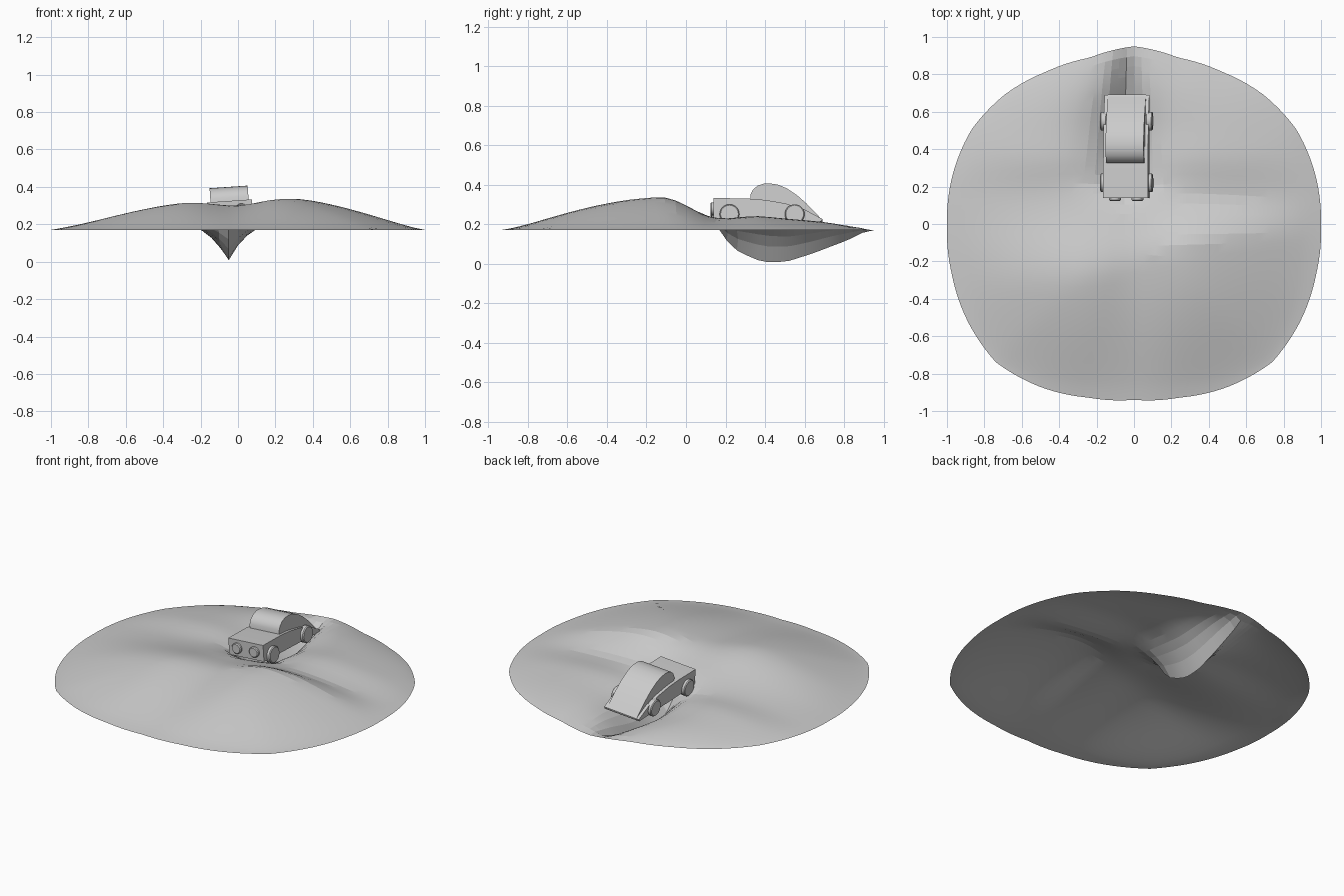
import bpy, bmesh, math
from mathutils import Matrix, Vector

if "Cube" in bpy.data.objects:
    bpy.data.objects.remove(bpy.data.objects["Cube"])

grey = bpy.data.materials.new("plain grey")
grey.diffuse_color = (0.6, 0.6, 0.6, 1)
grey.use_nodes = True
grey.node_tree.nodes["Principled BSDF"].inputs["Base Color"].default_value = grey.diffuse_color
RIM = 0.17


def finish(name, bm, smooth=None):
    me = bpy.data.meshes.new(name)
    bm.to_mesh(me)
    bm.free()
    me.materials.append(grey)
    ob = bpy.data.objects.new(name, me)
    bpy.context.collection.objects.link(ob)
    if smooth:
        bpy.ops.object.select_all(action='DESELECT')
        ob.select_set(True)
        bpy.context.view_layer.objects.active = ob
        bpy.ops.object.shade_smooth_by_angle(angle=math.radians(smooth))
    return ob


def step(a, b, t):
    t = min(1, max(0, (t - a) / (b - a)))
    return t * t * (3 - 2 * t)


def lerp_table(table, t):
    for (a, va), (b, vb) in zip(table, table[1:]):
        if t <= b:
            return va + (vb - va) * max(0, (t - a) / (b - a))
    return table[-1][1]


# Outline radius by angle away from the back point, in 15 degree steps
OUTLINE = [(i * 15, r) for i, r in enumerate(
    [.95, .92, .94, .978, 1.005, 1.005, 1.0, 1.01, 1.03, 1.045, 1.005, .96, .94])]
# Depth of the ravine floor along y
FLOOR = [(.15, 0), (.25, -.10), (.35, -.152), (.43, -.17), (.52, -.163),
         (.65, -.125), (.8, -.07), (.95, 0)]


def height(x, y, r):
    e = max(0, 1 - r * r)
    side = math.tanh(3 * (x - .05))
    # front hill with an S-shaped crest
    crest = -.22 + .14 * side
    hill = (.192 + .008 * side - .05 * math.exp(-(x / .2) ** 2)) * e ** 1.3
    # lower ground behind the crest
    back = (.072 + .038 * step(.15, .4, y) + .015 * step(.4, .8, y)) * e ** .9
    t = step(crest, .16, y)
    h = hill * (1 - t) + back * t
    # narrow V ravine
    w = .13 * (1 - .5 * step(.5, .95, y))
    p = math.exp(-abs(x + .052) / w) * step(.06, .22, y)
    return RIM + h * (1 - p) + lerp_table(FLOOR, y) * p * min(1, e / .15)


# Ground sheet: square grid bent into the rounded outline
N = 36
bm = bmesh.new()
grid = []
for j in range(N + 1):
    row = []
    for i in range(N + 1):
        u, v = 2 * i / N - 1, 2 * j / N - 1
        dx, dy = u * math.sqrt(1 - v * v / 2), v * math.sqrt(1 - u * u / 2)
        s = lerp_table(OUTLINE, abs(math.degrees(math.atan2(dx, dy))))
        x, y = dx * s, dy * s
        row.append(bm.verts.new((x, y, height(x, y, math.hypot(dx, dy)))))
    grid.append(row)
for j in range(N):
    for i in range(N):
        bm.faces.new((grid[j][i], grid[j][i + 1], grid[j + 1][i + 1], grid[j + 1][i]))
finish("ground", bm, 8)

# Car parts are modelled upright, then leaned together
CENTER = Vector((-.042, 0, .28))
LEAN = (Matrix.Translation(CENTER) @ Matrix.Rotation(math.radians(-4), 4, 'Y')
        @ Matrix.Translation((0, 0, -.28)))


def extrude_profile(name, pts, half):
    bm = bmesh.new()
    f = bm.faces.new([bm.verts.new((-half, y, z)) for y, z in pts])
    ext = bmesh.ops.extrude_face_region(bm, geom=[f])
    bmesh.ops.translate(bm, vec=(2 * half, 0, 0),
                        verts=[g for g in ext["geom"] if isinstance(g, bmesh.types.BMVert)])
    bmesh.ops.recalc_face_normals(bm, faces=bm.faces)
    finish(name, bm, 30).matrix_world = LEAN


def disc(name, loc, radius, depth, axis):
    bm = bmesh.new()
    bmesh.ops.create_cone(bm, cap_ends=True, segments=24, radius1=radius,
                          radius2=radius, depth=depth,
                          matrix=Matrix.Translation(loc) @ Matrix.Rotation(math.pi / 2, 4, axis))
    rims = [e for e in bm.edges if any(len(f.verts) > 4 for f in e.link_faces)]
    bmesh.ops.bevel(bm, geom=rims, offset=.005, segments=1, affect='EDGES', profile=.5)
    finish(name, bm, 30).matrix_world = LEAN


# Body with sloping rear
extrude_profile("car_body", [(.14, .225), (.14, .325), (.31, .322), (.40, .315),
                             (.50, .298), (.60, .267), (.69, .218), (.685, .205)], .12)

# Cabin with a rounded roof running down to the tail
extrude_profile("car_cabin", [(.325, .31), (.327, .345), (.34, .37), (.365, .39),
                              (.395, .399), (.425, .40), (.465, .394), (.51, .375),
                              (.56, .342), (.61, .298), (.65, .257), (.692, .212),
                              (.5, .26)], .102)

# Wheels and headlights
for sx, label in ((-1, "left"), (1, "right")):
    disc("front_wheel_" + label, (sx * .122, .22, .242), .05, .036, 'Y')
    disc("rear_wheel_" + label, (sx * .122, .55, .242), .05, .036, 'Y')
    disc("headlight_" + label, (sx * .06, .136, .275), .032, .024, 'X')
